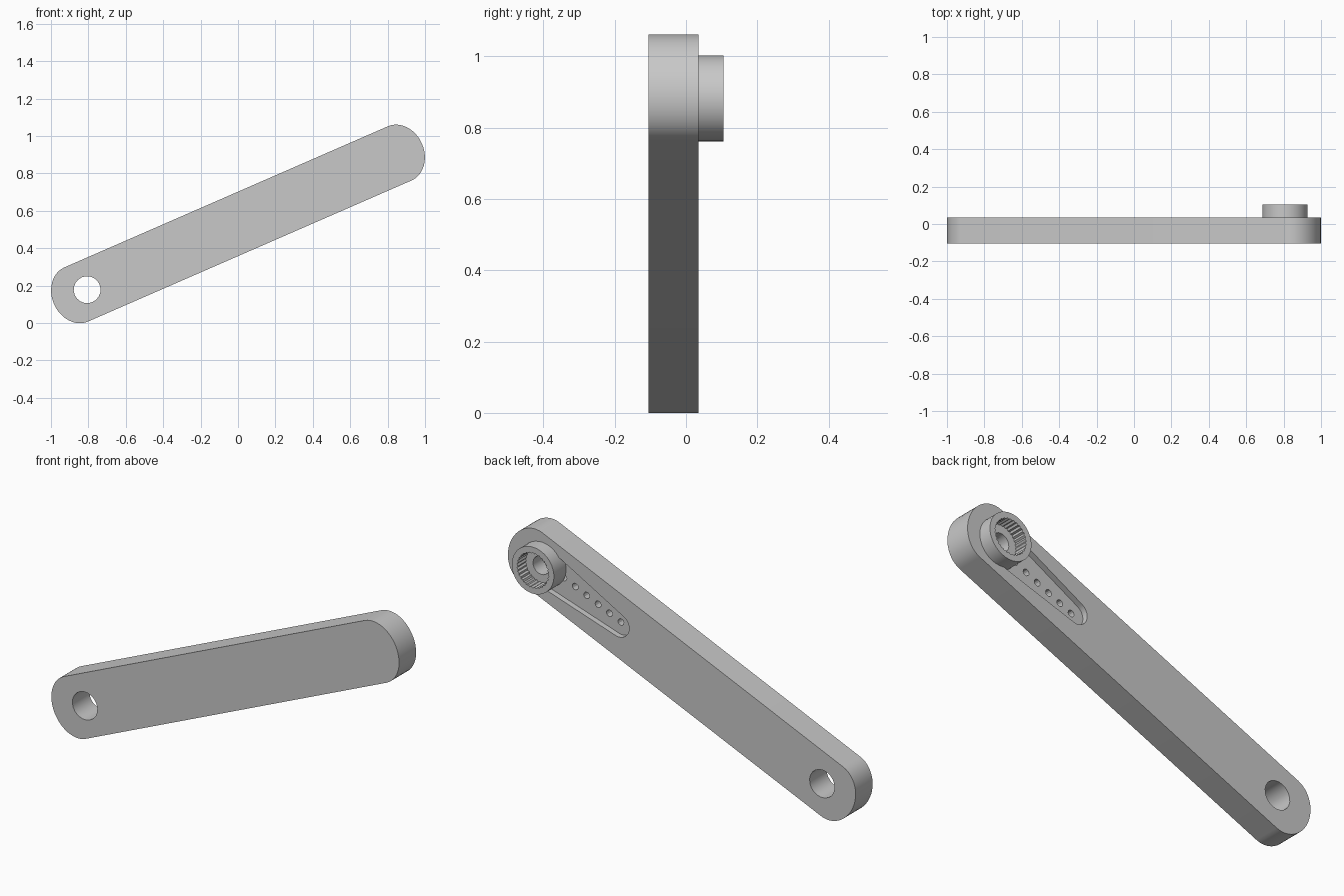
import bpy, bmesh
from math import sin, cos, pi, radians

TILT = radians(23.56)
MID_Z = 0.53
PIVOT = 0.88          # distance of hub and pin hole from the middle
BACK = 0.035          # back face of the arm
FLOOR = BACK - 0.03   # floor of the tapered pocket

cube = bpy.data.objects.get("Cube")
if cube:
    bpy.data.objects.remove(cube, do_unlink=True)

grey = bpy.data.materials.new("plain grey")
grey.use_nodes = True
colour = (0.58, 0.58, 0.58, 1)
grey.diffuse_color = colour
grey.node_tree.nodes["Principled BSDF"].inputs["Base Color"].default_value = colour


def arc(u, ru, rv, start, end, n):
    """Points of an elliptical arc in the tilted plane of the arm."""
    return [(u + ru * cos(start + (end - start) * i / n),
             rv * sin(start + (end - start) * i / n)) for i in range(n + 1)]


def circle(u, r, n):
    return arc(u, r, r, 0, 2 * pi, n)[:-1]


def prism(name, outline, y0, y1):
    """Extrude an outline along y, tilted with the arm."""
    bm = bmesh.new()
    verts = [bm.verts.new((u * cos(TILT) - v * sin(TILT), y0,
                           MID_Z + u * sin(TILT) + v * cos(TILT)))
             for u, v in outline]
    face = bm.faces.new(verts)
    new = bmesh.ops.extrude_face_region(bm, geom=[face])["geom"]
    bmesh.ops.translate(bm, vec=(0, y1 - y0, 0),
                        verts=[g for g in new if isinstance(g, bmesh.types.BMVert)])
    bmesh.ops.recalc_face_normals(bm, faces=bm.faces)
    mesh = bpy.data.meshes.new(name)
    bm.to_mesh(mesh)
    bm.free()
    mesh.materials.append(grey)
    obj = bpy.data.objects.new(name, mesh)
    bpy.context.collection.objects.link(obj)
    return obj


def activate(obj):
    bpy.ops.object.select_all(action='DESELECT')
    obj.select_set(True)
    bpy.context.view_layer.objects.active = obj


def cut(target, outline, y0, y1):
    cutter = prism("cutter", outline, y0, y1)
    cutter.hide_render = True
    mod = target.modifiers.new("cut", 'BOOLEAN')
    mod.operation, mod.solver, mod.object = 'DIFFERENCE', 'EXACT', cutter
    activate(target)
    bpy.ops.object.modifier_apply(modifier=mod.name)
    bpy.data.objects.remove(cutter, do_unlink=True)


# Arm: long bar with rounded ends
ends = (arc(0.943, 0.13, 0.158, -pi / 2, pi / 2, 24)
        + arc(-0.943, 0.13, 0.158, pi / 2, 3 * pi / 2, 24))
arm = prism("arm", ends, -0.105, BACK)

# Pin hole through the low end
cut(arm, circle(-PIVOT, 0.072, 20), -0.2, 0.2)

# Tapered pocket running from the hub, with a row of blind holes
pocket = ([(PIVOT, -0.108), (PIVOT, 0.108)]
          + arc(PIVOT - 0.485, 0.06, 0.06, pi / 2, 3 * pi / 2, 16))
cut(arm, pocket, FLOOR, 0.2)
for i in range(6):
    cut(arm, circle(PIVOT - 0.118 - 0.0715 * i, 0.017, 12), FLOOR - 0.05, 0.15)

# Hub: ring with a toothed socket and a screw hole
hub = prism("hub", circle(PIVOT, 0.121, 36), FLOOR - 0.004, 0.105)
teeth = [(PIVOT + r * cos(a), r * sin(a))
         for i in range(60)
         for a, r in [(2 * pi * i / 60, 0.092 if i % 2 else 0.086)]]
cut(hub, teeth, BACK, 0.2)
for part in (arm, hub):
    cut(part, circle(PIVOT, 0.048, 20), FLOOR - 0.05, 0.2)

# Smooth rounded walls, keep edges sharp
for part in (arm, hub):
    activate(part)
    bpy.ops.object.shade_smooth_by_angle(angle=radians(25))
